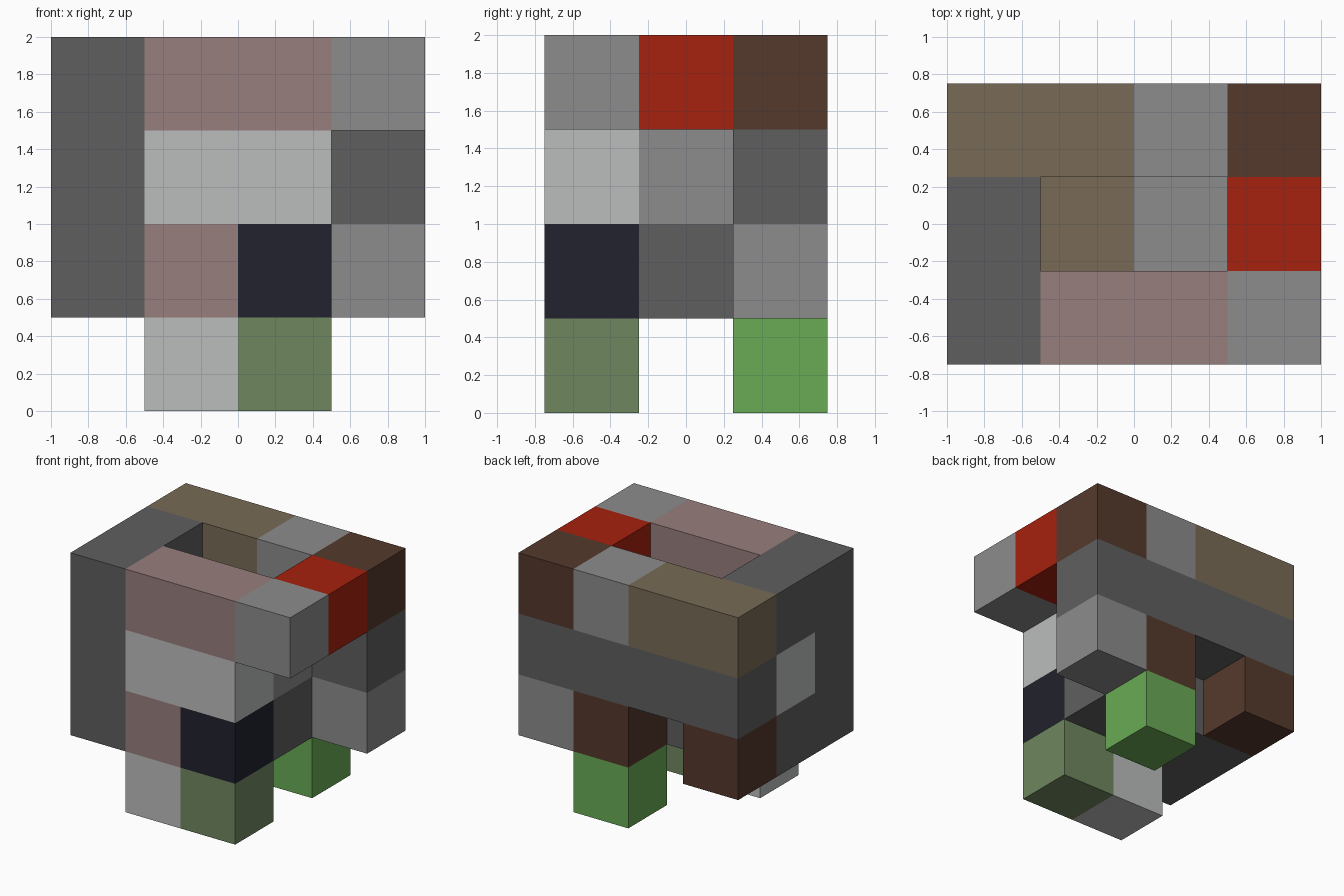
import bpy
import bmesh
from mathutils import Vector

cube = bpy.data.objects.get("Cube")
if cube:
    bpy.data.objects.remove(cube, do_unlink=True)

CELL = 0.5                            # edge of one block
ORIGIN = Vector((-1.0, -0.75, 0.0))   # front, right, bottom corner of the block grid


def linear(c):
    c /= 255
    return c / 12.92 if c <= 0.04045 else ((c + 0.055) / 1.055) ** 2.4


def material(name, *rgb):
    mat = bpy.data.materials.new(name)
    mat.use_nodes = True
    colour = [linear(c) for c in rgb] + [1.0]
    mat.diffuse_color = colour
    bsdf = mat.node_tree.nodes["Principled BSDF"]
    bsdf.inputs["Base Color"].default_value = colour
    bsdf.inputs["Roughness"].default_value = 0.8
    return mat


dark = material("dark grey", 95, 95, 95)
grey = material("mid grey", 140, 140, 140)
white = material("pale grey", 187, 189, 188)
pink = material("dusty pink", 151, 126, 125)
navy = material("navy", 33, 34, 45)
olive = material("olive green", 111, 135, 96)
green = material("bright green", 106, 171, 86)
tan = material("tan", 120, 107, 86)
brown = material("brown", 85, 57, 44)
red = material("red", 166, 33, 14)


def block(name, mat, cell, size=(1, 1, 1)):
    """A box starting at a grid cell and spanning a number of cells."""
    low = ORIGIN + Vector(cell) * CELL
    dims = Vector(size) * CELL
    bm = bmesh.new()
    bmesh.ops.create_cube(bm, size=1)
    bmesh.ops.scale(bm, vec=dims, verts=bm.verts)
    bmesh.ops.translate(bm, vec=low + dims / 2, verts=bm.verts)
    mesh = bpy.data.meshes.new(name)
    bm.to_mesh(mesh)
    bm.free()
    mesh.materials.append(mat)
    obj = bpy.data.objects.new(name, mesh)
    bpy.context.collection.objects.link(obj)


# Feet
block("front_foot_pale", white, (1, 0, 0))
block("front_foot_olive", olive, (2, 0, 0))
block("back_foot", green, (2, 2, 0))

# Lower layer
block("lower_front_pink", pink, (1, 0, 1))
block("lower_front_navy", navy, (2, 0, 1))
block("lower_core", dark, (0, 1, 1), (3, 1, 1))
block("lower_back_corner", brown, (0, 2, 1))
block("lower_back_leg", brown, (2, 2, 1))
block("lower_back_grey", grey, (3, 2, 1))

# Tall wall at the right side
block("side_wall_front", dark, (0, 0, 1), (1, 1, 3))
block("side_wall_top", dark, (0, 1, 3))

# Middle layer
block("middle_front_panel", white, (1, 0, 2), (2, 1, 1))
block("middle_side_panel", white, (0, 1, 2))
block("middle_core_tan", tan, (1, 1, 2))
block("middle_core_grey", grey, (2, 1, 2))
block("middle_back_bar", dark, (0, 2, 2), (4, 1, 1))

# Top ring around the open well
block("top_front_bar", pink, (1, 0, 3), (2, 1, 1))
block("top_front_corner", grey, (3, 0, 3))
block("top_side_red", red, (3, 1, 3))
block("top_back_corner", brown, (3, 2, 3))
block("top_back_grey", grey, (2, 2, 3))
block("top_back_tan", tan, (0, 2, 3), (2, 1, 1))
